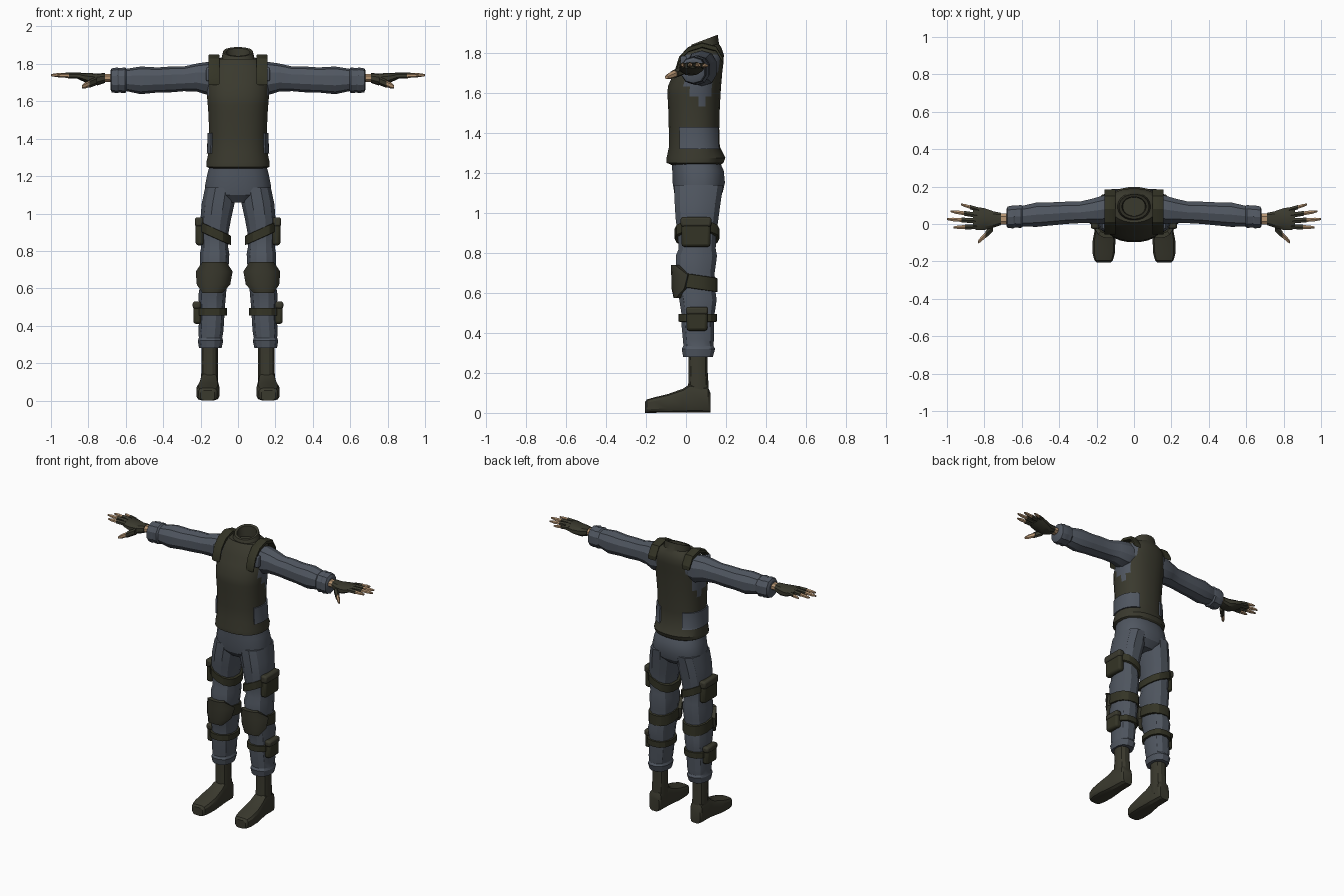
import bpy, bmesh, math
from mathutils import Vector

if "Cube" in bpy.data.objects:
    bpy.data.objects.remove(bpy.data.objects["Cube"])


def material(name, rgb):
    m = bpy.data.materials.new(name)
    m.use_nodes = True
    m.diffuse_color = (*rgb, 1)
    m.node_tree.nodes["Principled BSDF"].inputs["Base Color"].default_value = (*rgb, 1)
    return m


OLIVE = material("dark olive", (0.042, 0.041, 0.027))
STRAP = material("strap olive", (0.034, 0.034, 0.019))
SLATE = material("slate cloth", (0.080, 0.094, 0.118))
SKIN = material("skin", (0.47, 0.30, 0.17))
made = []


def spow(value, e):
    return math.copysign(abs(value) ** e, value)


def ring(c, a, b, n=12, p=2.4, plane="xy", tilt=(0, 0), span=None):
    """Rounded-box cross-section; span=(start, end) in degrees gives an open arc."""
    pts = []
    for i in range(n):
        if span:
            t = math.radians(span[0] + (span[1] - span[0]) * i / (n - 1))
        else:
            t = 2 * math.pi * (i + 0.5) / n
        u, v = a * spow(math.cos(t), 2 / p), b * spow(math.sin(t), 2 / p)
        if plane == "xy":
            off = (u, v, u * tilt[0] + v * tilt[1])
        else:
            off = (u, 0, v) if plane == "xz" else (0, u, v)
        pts.append(Vector(c) + Vector(off))
    return pts


def finish(name, bm, mats, mirror, bevel=0):
    bmesh.ops.recalc_face_normals(bm, faces=bm.faces)
    mesh = bpy.data.meshes.new(name)
    bm.to_mesh(mesh)
    bm.free()
    for m in mats:
        mesh.materials.append(m)
    ob = bpy.data.objects.new(name, mesh)
    bpy.context.collection.objects.link(ob)
    if bevel:
        mod = ob.modifiers.new("Bevel", "BEVEL")
        mod.width, mod.segments = bevel, 2
    if mirror:
        mod = ob.modifiers.new("Mirror", "MIRROR")
        mod.use_mirror_merge = False
    made.append(ob)
    return ob


def loft(name, rings, mats, mirror=True, rule=None):
    bm = bmesh.new()
    rows = [[bm.verts.new(p) for p in r] for r in rings]
    n = len(rows[0])
    for lo, hi in zip(rows, rows[1:]):
        for i in range(n):
            j = (i + 1) % n
            bm.faces.new((lo[i], lo[j], hi[j], hi[i]))
    bm.faces.new(rows[0])
    bm.faces.new(rows[-1])
    if rule:
        for f in bm.faces:
            f.material_index = rule(f.calc_center_median())
    return finish(name, bm, mats, mirror)


def box(name, center, size, mat, bevel):
    bm = bmesh.new()
    bmesh.ops.create_cube(bm, size=1)
    for v in bm.verts:
        v.co = Vector(center) + v.co * Vector(size)
    return finish(name, bm, [mat], True, bevel)


def sample(table, z):
    """Interpolate a section table (descending z) at a height."""
    for hi, lo in zip(table, table[1:]):
        if hi[0] >= z >= lo[0]:
            t = (hi[0] - z) / (hi[0] - lo[0])
            return [h + (l - h) * t for h, l in zip(hi, lo)]


def plate(name, table, levels, grow, mat, inner=0.004, p=2.4):
    """Curved plate following a body section: levels are (z, start, end)."""
    rings = []
    for z, a, b in levels:
        _, cx, cy, rx, ry = sample(table, z)
        outer = ring((cx, cy, z), rx + grow, ry + grow, 9, p, span=(a, b))
        back = ring((cx, cy, z), rx - inner, ry - inner, 9, p, span=(a, b))
        rings.append(outer + back[::-1])
    return loft(name, rings, [mat])


def band(name, table, z, height, grow, mat, tilt=(0, 0)):
    _, cx, cy, rx, ry = sample(table, z)
    steps = ((-.5, -.01), (-.45, grow), (.45, grow), (.5, -.01))
    return loft(name, [ring((cx, cy, z + h * height), rx + g, ry + g, 14, tilt=tilt)
                       for h, g in steps], [mat])


# Vest: z, centre x, centre y, half width, half depth
VEST = [(1.79, 0, .085, .152, .105), (1.75, 0, .075, .163, .113), (1.70, 0, .06, .167, .122),
        (1.63, 0, .042, .167, .134), (1.58, 0, .04, .163, .133), (1.53, 0, .04, .159, .13),
        (1.42, 0, .04, .155, .127), (1.33, 0, .042, .158, .128), (1.275, 0, .05, .17, .148),
        (1.25, 0, .045, .17, .143), (1.24, 0, .05, .15, .125)]
rings = [ring((0, cy, z), rx, ry, 24, 2.3) for z, _, cy, rx, ry in reversed(VEST)]
# Shoulder slope, collar and neck opening
for z, rx, ry, tilt in ((1.825, .125, .085, 0), (1.832, .088, .073, .15), (1.865, .08, .066, .38),
                        (1.863, .064, .052, .38), (1.81, .06, .05, 0)):
    rings.append(ring((0, .093, z), rx, ry, 24, 2.1, tilt=(0, tilt)))


def armhole(c):
    return int(abs(c.x) > .1 and 1.53 < c.z < 1.79 and abs(c.y - .07) < (c.z - 1.5) * .42)


loft("vest", rings, [OLIVE, SLATE], False, armhole)
plate("side_panels", VEST, [(1.32, -30, 62), (1.33, -30, 62), (1.43, -30, 62)], .008, SLATE, p=2.3)

# Shoulder straps running over the top of the vest
path = [(-.055, 1.70), (-.035, 1.765), (.01, 1.815), (.08, 1.838), (.15, 1.82), (.185, 1.76)]
loft("shoulder_straps", [ring((.128, y, z), .03, .014, 8, 5, "xz") for y, z in path], [STRAP])
box("chest_tabs", (.155, -.012, 1.745), (.03, .03, .075), SLATE, .006)

# Trousers
hips = [(1.25, .05, .155, .122), (1.21, .06, .166, .13), (1.15, .064, .178, .132),
        (1.10, .062, .175, .122), (1.06, .06, .09, .085)]
loft("trouser_hips", [ring((0, cy, z), rx, ry, 20, 2.4) for z, cy, rx, ry in hips], [SLATE], False)
LEG = [(1.14, .092, .065, .086, .125), (1.05, .107, .058, .09, .118), (.97, .119, .055, .084, .11),
       (.90, .125, .055, .077, .10), (.82, .125, .056, .074, .095), (.785, .125, .052, .081, .106),
       (.70, .127, .048, .078, .098), (.62, .131, .05, .073, .098), (.565, .138, .06, .076, .096),
       (.50, .139, .06, .071, .086), (.45, .140, .058, .069, .084), (.37, .145, .062, .069, .08),
       (.335, .147, .062, .064, .077), (.32, .147, .062, .070, .086), (.28, .148, .06, .062, .076)]
loft("trouser_legs", [ring((cx, cy, z), rx, ry, 12) for z, cx, cy, rx, ry in LEG], [SLATE])

# Leg straps, pouches and knee pads
band("thigh_straps", LEG, .895, .055, .012, STRAP, (.45, 0))
band("knee_straps", LEG, .655, .075, .010, STRAP, (0, -.15))
band("shin_straps", LEG, .475, .042, .012, STRAP)
plate("knee_pads", LEG, [(.575, -118, -62), (.62, -155, -25), (.69, -165, -15), (.74, -125, -55)],
      .024, OLIVE)
box("thigh_pouches", (.205, .05, .905), (.042, .145, .15), STRAP, .014)
box("thigh_pouch_flaps", (.208, .05, .955), (.046, .153, .05), OLIVE, .012)
box("shin_pouches", (.217, .055, .47), (.044, .105, .12), STRAP, .014)
box("shin_pouch_flaps", (.220, .055, .51), (.044, .112, .04), OLIVE, .012)

# Boots
shaft = [(.31, .06, .046, .05), (.2, .061, .045, .049), (.13, .062, .046, .053), (.05, .062, .044, .052)]
loft("boot_shafts", [ring((.152, cy, z), rx, ry, 12) for z, cy, rx, ry in shaft], [OLIVE])
foot = [(.122, .155, .036, .10), (.11, .155, .045, .13), (.02, .155, .048, .145), (-.015, .156, .052, .122),
        (-.09, .16, .062, .095), (-.16, .162, .06, .078), (-.195, .162, .05, .068), (-.205, .162, .038, .055)]
loft("boot_feet", [ring((cx, y, h / 2), hw, h / 2, 12, 4, "xz") for y, cx, hw, h in foot], [OLIVE])

# Sleeves: x, centre y, centre z, half depth, half height
sleeve = [(.10, .085, 1.725, .07, .08), (.16, .078, 1.722, .079, .089), (.22, .07, 1.727, .069, .075),
          (.29, .062, 1.72, .06, .066), (.36, .06, 1.717, .062, .069), (.43, .055, 1.714, .064, .067),
          (.52, .05, 1.712, .068, .074), (.595, .042, 1.714, .058, .060), (.605, .04, 1.712, .064, .069),
          (.635, .04, 1.712, .061, .065), (.645, .038, 1.712, .064, .069), (.675, .036, 1.712, .06, .064),
          (.683, .035, 1.715, .046, .048)]
loft("sleeves", [ring((x, cy, cz), a, b, 10, 2.3, "yz") for x, cy, cz, a, b in sleeve], [SLATE])

# Wrists and gloved palms
loft("wrists", [ring((x, .027, 1.725), .031, .023, 8, 2.2, "yz") for x in (.66, .725)], [SKIN])
palm = [(.71, .027, 1.725, .034, .026), (.75, .024, 1.717, .045, .032), (.80, .026, 1.722, .061, .029),
        (.84, .029, 1.732, .064, .020), (.862, .031, 1.736, .057, .013)]
loft("glove_palms", [ring((x, cy, cz), a, b, 10, 2.5, "yz") for x, cy, cz, a, b in palm], [OLIVE])


def finger(name, base, tip, r):
    """Half-fingered glove sleeve with a bare fingertip."""
    base, tip = Vector(base), Vector(tip)
    for part, mat, steps in (("glove", OLIVE, ((0, 1.15), (.5, 1.1))),
                             ("tip", SKIN, ((.4, .9), (.8, .8), (1, .4)))):
        loft(name + "_" + part, [ring(base.lerp(tip, t), r * s, r * s, 6, 2, "yz")
                                 for t, s in steps], [mat])


finger("little_finger", (.83, .076, 1.735), (.925, .105, 1.735), .012)
finger("ring_finger", (.84, .047, 1.738), (.98, .068, 1.738), .0135)
finger("middle_finger", (.845, .017, 1.738), (1.0, .026, 1.740), .0135)
finger("index_finger", (.84, -.014, 1.736), (.965, -.018, 1.738), .0135)
finger("thumb", (.755, -.02, 1.71), (.835, -.098, 1.677), .02)

# Smooth shading with crisp edges
bpy.ops.object.select_all(action="DESELECT")
for ob in made:
    ob.select_set(True)
bpy.context.view_layer.objects.active = made[0]
bpy.ops.object.shade_smooth_by_angle(angle=math.radians(28))
